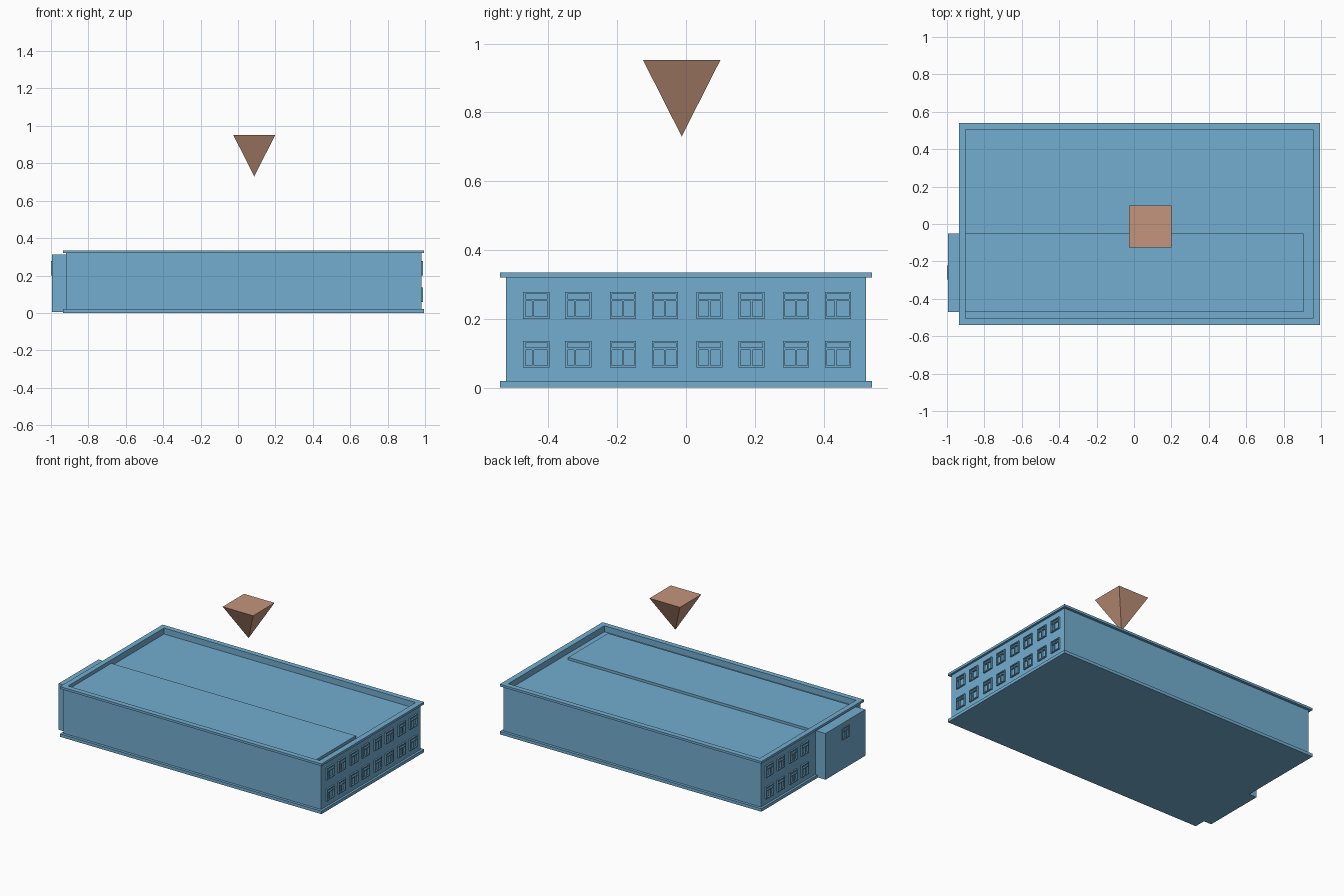
import bpy, bmesh, math
from mathutils import Matrix

if "Cube" in bpy.data.objects:
    bpy.data.objects.remove(bpy.data.objects["Cube"])


def material(name, color):
    m = bpy.data.materials.new(name)
    m.diffuse_color = color
    m.use_nodes = True
    m.node_tree.nodes["Principled BSDF"].inputs["Base Color"].default_value = m.diffuse_color
    return m


BLUE = material("wall_blue", (0.17, 0.42, 0.63, 1))
BROWN = material("marker_brown", (0.55, 0.30, 0.20, 1))


def finish(bm, name, mat):
    bmesh.ops.recalc_face_normals(bm, faces=bm.faces)
    me = bpy.data.meshes.new(name)
    bm.to_mesh(me)
    bm.free()
    me.materials.append(mat)
    ob = bpy.data.objects.new(name, me)
    bpy.context.collection.objects.link(ob)
    return ob


def add_box(bm, x0, x1, y0, y1, z0, z1):
    m = (Matrix.Translation(((x0 + x1) / 2, (y0 + y1) / 2, (z0 + z1) / 2))
         @ Matrix.Diagonal((x1 - x0, y1 - y0, z1 - z0, 1)))
    bmesh.ops.create_cube(bm, size=1, matrix=m)


# Main block: stacked rectangles (x0, x1, half depth, z) for plinth, wall, cornice, sunken roof
levels = [
    (-0.935, 0.995, 0.541, 0.0), (-0.935, 0.995, 0.541, 0.02),
    (-0.92, 0.98, 0.523, 0.02), (-0.92, 0.98, 0.523, 0.32),
    (-0.935, 0.995, 0.541, 0.32), (-0.935, 0.995, 0.541, 0.335),
    (-0.90, 0.957, 0.506, 0.335), (-0.90, 0.957, 0.506, 0.295),
]
bm = bmesh.new()
rings = [[bm.verts.new(p) for p in
          ((a, -d, z), (b, -d, z), (b, d, z), (a, d, z))]
         for a, b, d, z in levels]
for lo, hi in zip(rings, rings[1:]):
    for i in range(4):
        j = (i + 1) % 4
        bm.faces.new((lo[i], lo[j], hi[j], hi[i]))
bm.faces.new(rings[0][::-1])
bm.faces.new(rings[-1])
finish(bm, "main_building", BLUE)

# Long inner block that shows as the side annex and the raised roof strip
bm = bmesh.new()
add_box(bm, -0.995, 0.905, -0.47, -0.05, 0.004, 0.312)
finish(bm, "annex_block", BLUE)

# Windows: outer frame, transom and mullion standing proud of the wall
W, H, T = 0.076, 0.078, 0.006


def add_window(bm, x0, x1, yc, z0, mull):
    y0, y1, z1 = yc - W / 2, yc + W / 2, z0 + H
    zt = z1 - 0.023
    add_box(bm, x0, x1, y0, y0 + T, z0, z1)
    add_box(bm, x0, x1, y1 - T, y1, z0, z1)
    add_box(bm, x0, x1, y0 + T, y1 - T, z0, z0 + T)
    add_box(bm, x0, x1, y0 + T, y1 - T, z1 - T, z1)
    add_box(bm, x0, x1, y0 + T, y1 - T, zt - T / 2, zt + T / 2)
    ym = y0 + mull
    add_box(bm, x0, x1, ym - T / 2, ym + T / 2, z0 + T, zt - T / 2)


columns = [(-0.435, 0.028), (-0.313, 0.028), (-0.183, 0.038), (-0.061, 0.038),
           (0.068, 0.038), (0.190, 0.038), (0.320, 0.038), (0.442, 0.030)]
right, left = bmesh.new(), bmesh.new()
for z in (0.058, 0.200):
    for y, mull in columns:
        add_window(right, 0.979, 0.990, y, z, mull)
        if y > 0:
            add_window(left, -0.930, -0.919, y, z, mull)
finish(right, "right_windows", BLUE)
finish(left, "left_windows", BLUE)

bm = bmesh.new()
add_window(bm, -1.0, -0.994, -0.26, 0.200, 0.038)
finish(bm, "annex_window", BLUE)

# Floating inverted pyramid
bm = bmesh.new()
bmesh.ops.create_cone(
    bm, cap_ends=True, segments=4, radius1=0, radius2=0.1125 * math.sqrt(2),
    depth=0.222,
    matrix=Matrix.Translation((0.087, -0.0125, 0.841))
    @ Matrix.Rotation(math.pi / 4, 4, 'Z'))
bmesh.ops.remove_doubles(bm, verts=bm.verts, dist=1e-4)
finish(bm, "marker_pyramid", BROWN)
